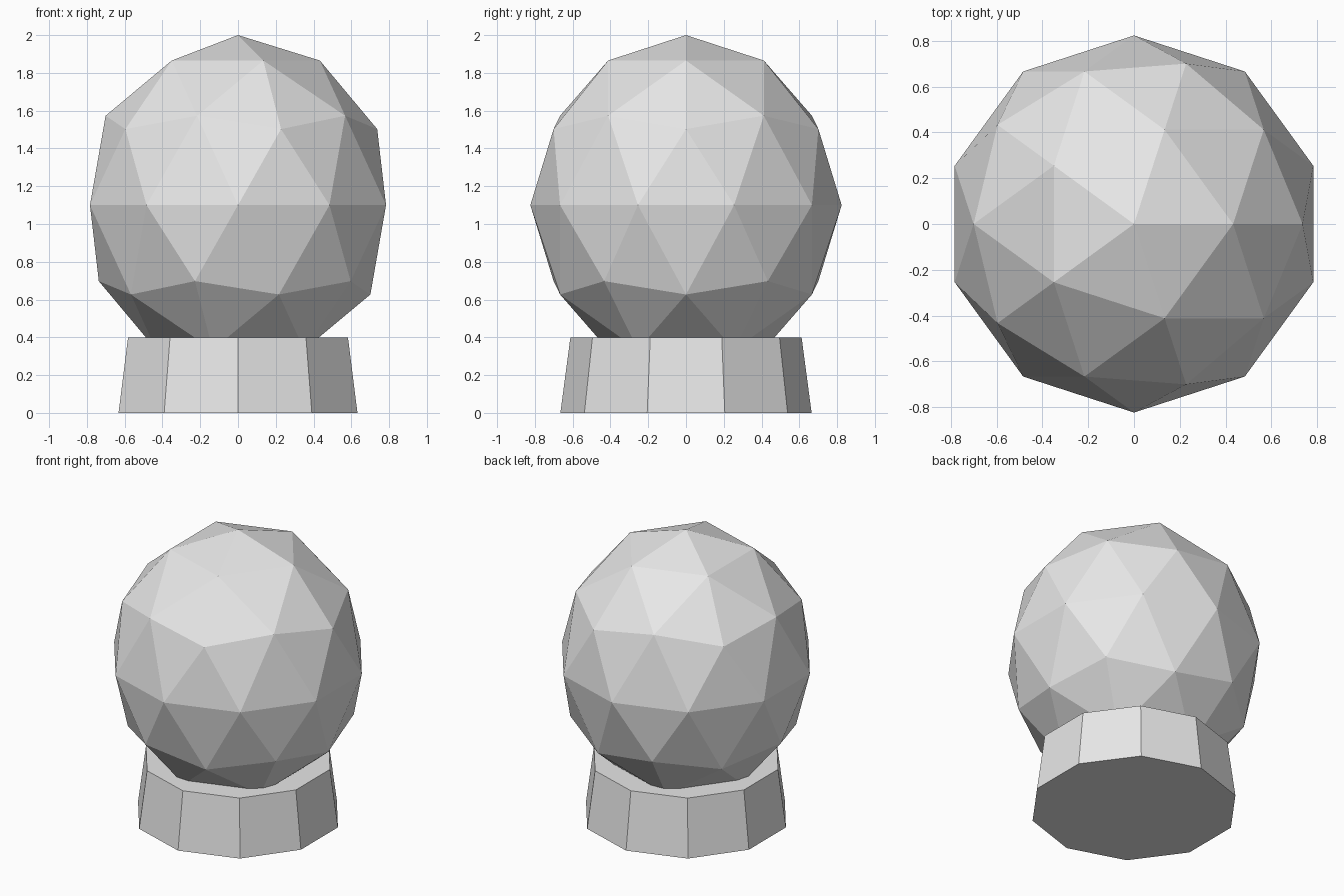
import bpy

cube = bpy.data.objects.get("Cube")
if cube:
    bpy.data.objects.remove(cube, do_unlink=True)

GREY = (0.8, 0.8, 0.8, 1)
grey = bpy.data.materials.new("light grey")
grey.use_nodes = True
grey.diffuse_color = GREY
grey.node_tree.nodes["Principled BSDF"].inputs["Base Color"].default_value = GREY


def finish(name):
    """Name the active object, bake its scale and give it the flat grey finish."""
    obj = bpy.context.object
    obj.name = name
    bpy.ops.object.transform_apply(location=False, rotation=False, scale=True)
    obj.data.materials.append(grey)
    bpy.ops.object.shade_flat()


# Faceted globe, slightly taller than wide, sunk into the base
bpy.ops.mesh.primitive_ico_sphere_add(subdivisions=2, radius=1, location=(0, 0, 1.1))
bpy.context.object.scale = (0.824, 0.824, 0.9)
finish("globe")

# Ten-sided tapered base
bpy.ops.mesh.primitive_cone_add(vertices=10, radius1=0.665, radius2=0.612,
                                depth=0.4, location=(0, 0, 0.2))
finish("base")
